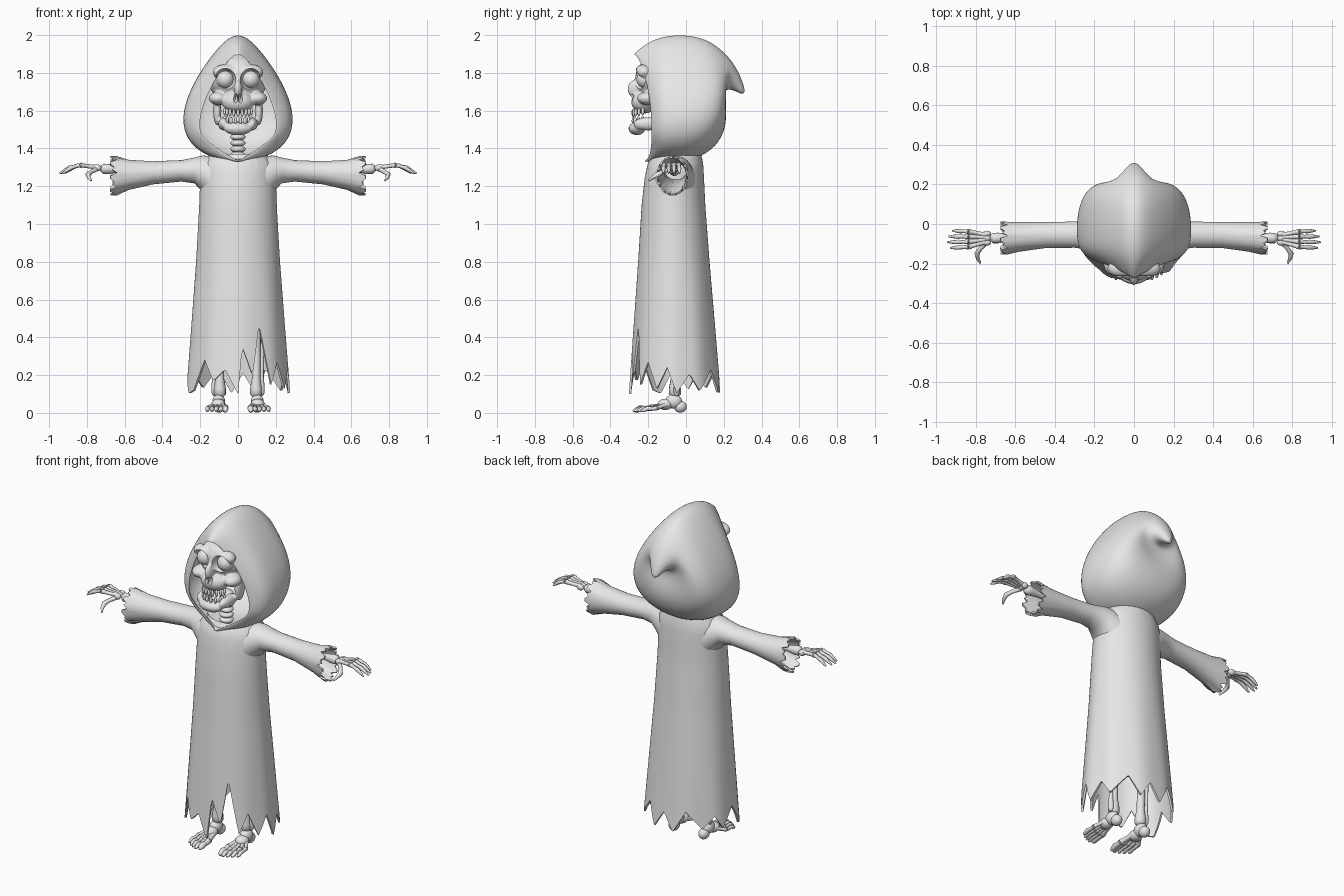
import bpy, bmesh, random
from math import sin, cos, pi, radians
from mathutils import Vector, Matrix

random.seed(4)
if "Cube" in bpy.data.objects:
    bpy.data.objects.remove(bpy.data.objects["Cube"])

grey = bpy.data.materials.new("plain grey")
grey.use_nodes = True
grey.diffuse_color = (0.8, 0.8, 0.8, 1)
grey.node_tree.nodes["Principled BSDF"].inputs["Base Color"].default_value = grey.diffuse_color


# ---- helpers ----
def add_object(name, bm):
    bmesh.ops.recalc_face_normals(bm, faces=bm.faces)
    mesh = bpy.data.meshes.new(name)
    bm.to_mesh(mesh)
    bm.free()
    obj = bpy.data.objects.new(name, mesh)
    bpy.context.collection.objects.link(obj)
    mesh.materials.append(grey)
    return obj


def modify(obj, kind, **settings):
    mod = obj.modifiers.new(kind.title(), kind)
    for key, value in settings.items():
        setattr(mod, key, value)


def finish(obj, angle=40):
    """Bake the modifiers, then shade smooth with sharp edges kept."""
    if obj.modifiers:
        bpy.context.view_layer.update()
        graph = bpy.context.evaluated_depsgraph_get()
        baked = bpy.data.meshes.new_from_object(obj.evaluated_get(graph))
        obj.modifiers.clear()
        obj.data = baked
        baked.materials.clear()
        baked.materials.append(grey)
        for face in baked.polygons:
            face.material_index = 0
    obj.data.shade_smooth()
    obj.data.set_sharp_from_angle(angle=radians(angle))
    return obj


def loft(name, rings, cap_start=False, cap_end=False):
    bm = bmesh.new()
    rows = [[bm.verts.new(p) for p in ring] for ring in rings]
    n = len(rows[0])
    for a, b in zip(rows, rows[1:]):
        for k in range(n):
            bm.faces.new((a[k], a[(k + 1) % n], b[(k + 1) % n], b[k]))
    if cap_start:
        bm.faces.new(rows[0])
    if cap_end:
        bm.faces.new(rows[-1])
    return add_object(name, bm)


def tube(name, points, radii, sides=10):
    pts = [Vector(p) for p in points]
    side = (pts[-1] - pts[0]).orthogonal()
    rings = []
    for i, p in enumerate(pts):
        t = (pts[min(i + 1, len(pts) - 1)] - pts[max(i - 1, 0)]).normalized()
        u = (side - t * side.dot(t)).normalized()
        v = t.cross(u)
        turns = [2 * pi * k / sides for k in range(sides)]
        rings.append([p + radii[i] * (u * cos(a) + v * sin(a)) for a in turns])
    return finish(loft(name, rings, True, True), 60)


def bone(name, a, b, r, knob=1.5):
    """Straight bone with swollen ends."""
    a, b = Vector(a), Vector(b)
    steps = (0, .04, .1, .22, .78, .9, .96, 1)
    sizes = (.6, knob, knob, 1, 1, knob, knob, .6)
    return tube(name, [a.lerp(b, s) for s in steps], [r * s for s in sizes])


def blobs(name, parts, segments=24):
    bm = bmesh.new()
    for centre, size in parts:
        mat = Matrix.Translation(centre) @ Matrix.Diagonal((*size, 1))
        bmesh.ops.create_uvsphere(bm, u_segments=segments, v_segments=segments // 2, radius=1, matrix=mat)
    return add_object(name, bm)


def blend(table, x):
    """Piecewise linear lookup of the columns after the first."""
    for a, b in zip(table, table[1:]):
        if x <= b[0]:
            break
    f = (x - a[0]) / (b[0] - a[0])
    return [p + (q - p) * f for p, q in zip(a[1:], b[1:])]


# ---- robe: ragged hem, half width, front and back per height ----
robe_shape = [(.1, .275, -.3, .185), (.4, .252, -.28, .16), (.8, .222, -.253, .125), (1.1, .205, -.235, .102),
              (1.25, .2, -.218, .095), (1.33, .19, -.2, .09), (1.37, .15, -.17, .08)]
hem = [(0, .1), (5, .35), (17, .2), (27, .47), (40, .15), (52, .27), (66, .13), (80, .24)]
for k in range(13):
    low = k % 2 == 0
    hem.append((94 + k * 16 + random.uniform(-4, 4), (.12 if low else .22) + random.uniform(-.02, .02)))
hem += [(300, .12), (318, .28), (331, .17), (345, .23), (360, .1)]
rows, cols = 26, 180
rings = []
for r in range(rows + 1):
    ring = []
    for c in range(cols):
        deg = c * 360 / cols
        base = blend(hem, deg)[0]
        z = base + (1.37 - base) * r / rows
        w, front, back = blend(robe_shape, z)
        a = radians(deg)
        fold = 1 + .012 * sin(9 * a + 1) * max(0, 1 - z)
        ring.append((w * fold * sin(a), (front + back) / 2 - fold * cos(a) * (back - front) / 2, z))
    rings.append(ring)
robe = loft("robe", rings)
modify(robe, "SOLIDIFY", thickness=.012, offset=-1)
finish(robe)

# ---- hood: sections swept from the face opening to the curled tip ----
# top y, top z, bottom y, bottom z, half width, egg factor, backward bow
hood_sections = [
    (-.285, 1.9, -.225, 1.325, .19, .45, .06), (-.2, 1.968, -.16, 1.33, .248, .45, .03),
    (-.11, 1.997, -.08, 1.33, .268, .45, 0), (-.02, 2.003, 0, 1.33, .27, .45, 0),
    (.06, 1.992, .08, 1.355, .262, .45, 0), (.12, 1.97, .16, 1.41, .24, .42, 0),
    (.17, 1.937, .205, 1.49, .2, .4, 0), (.21, 1.9, .217, 1.58, .145, .3, 0),
    (.245, 1.86, .195, 1.675, .1, .1, 0), (.275, 1.81, .21, 1.715, .07, 0, 0),
    (.3, 1.755, .25, 1.71, .042, 0, 0), (.316, 1.69, .29, 1.688, .016, 0, 0)]
rings = []
for i, (ty, tz, by, bz, w, egg, bow) in enumerate(hood_sections):
    ring = []
    for k in range(32):
        a = 2 * pi * k / 32
        u = cos(a)
        x = w * sin(a) * (1 - egg * u)
        if i == 0:  # pointed collar
            x = max(-.42 * (1 + u), min(.42 * (1 + u), x))
        ring.append((x, (ty + by) / 2 + u * (ty - by) / 2 + bow * abs(sin(a)), (tz + bz) / 2 + u * (tz - bz) / 2))
    rings.append(ring)
hood = loft("hood", rings, cap_end=True)
modify(hood, "SOLIDIFY", thickness=.014, offset=-1)
modify(hood, "SUBSURF", levels=2, render_levels=2)
finish(hood, 60)

# ---- skull with cut eye sockets and nose ----
parts = [((0, -.1, 1.77), (.16, .17, .14)), ((0, -.22, 1.645), (.085, .07, .06)),
         ((0, -.268, 1.715), (.022, .042, .05)), ((0, -.26, 1.505), (.075, .045, .035))]
cuts = []
for s in (1, -1):
    parts += [((s * .065, -.225, 1.805), (.07, .045, .04)), ((s * .105, -.2, 1.665), (.05, .06, .035)),
              ((s * .075, -.2, 1.53), (.03, .08, .035)), ((s * .11, -.14, 1.6), (.022, .04, .08))]
    cuts.append(blobs("socket_cutter", [((s * .068, -.275, 1.765), (.057, .07, .06))]))
    cuts.append(blobs("nose_cutter", [((s * .013, -.3, 1.665), (.012, .045, .025))]))
skull = blobs("skull", parts)
modify(skull, "REMESH", mode="VOXEL", voxel_size=.007)
modify(skull, "SMOOTH", factor=.5, iterations=4)
finish(skull)
for cutter in cuts:
    cutter.hide_render = True
    modify(skull, "BOOLEAN", object=cutter, operation="DIFFERENCE", solver="EXACT")
finish(skull)
for cutter in cuts:
    bpy.data.objects.remove(cutter)

for row, top, count in (("upper_teeth", 1.588, 9), ("lower_teeth", 1.546, 8)):
    teeth = []
    for i in range(count):
        a = (i / (count - 1) - .5) * 2.4
        teeth.append(((.075 * sin(a), -.2 - .08 * cos(a), top + .012 * (1 - cos(a))), (.0085, .009, .021)))
    finish(blobs(row, teeth, 12))

# ---- neck and collar bones ----
finish(blobs("neck_vertebrae", [((0, -.11, 1.3 + k * .032), (.04, .038, .019)) for k in range(8)]))
for k in range(2):
    bm = bmesh.new()
    bmesh.ops.create_circle(bm, segments=24, radius=1)
    loop = [v.co.copy() for v in bm.verts]
    bm.free()
    path = [(.1 * p.x, -.1 + .07 * p.y, 1.37 + k * .03 - .015 * p.y) for p in loop]
    tube("top_rib", path + path[:1], [.009] * 25, 8)

# ---- paired parts ----
# sleeve: x, low z, high z, front y, back y
sleeve_shape = [(.14, 1.1, 1.36, -.17, .05), (.19, 1.17, 1.362, -.15, .035), (.23, 1.215, 1.352, -.13, .022),
                (.3, 1.225, 1.338, -.12, .012), (.45, 1.21, 1.332, -.122, .01), (.58, 1.18, 1.34, -.14, .01),
                (.675, 1.15, 1.36, -.155, .012)]
for s, label in ((1, "left"), (-1, "right")):
    rings = []
    for i, (x, low, high, front, back) in enumerate(sleeve_shape):
        ring = []
        for k in range(40):
            a = 2 * pi * k / 40
            jag = (0, -.035, -.01, -.02, 0)[k % 5] if i == len(sleeve_shape) - 1 else 0
            ring.append((s * (x + jag), (front + back) / 2 + sin(a) * (back - front) / 2,
                         (low + high) / 2 + cos(a) * (high - low) / 2))
        rings.append(ring)
    sleeve = loft(label + "_sleeve", rings)
    modify(sleeve, "SOLIDIFY", thickness=.01, offset=-1)
    finish(sleeve, 50)

    finish(blobs(label + "_eye", [((s * .068, -.215, 1.765), (.047, .047, .047))]))

    # arm and hand
    bone(label + "_forearm", (s * .3, -.06, 1.28), (s * .73, -.072, 1.293), .018)
    finish(blobs(label + "_wrist", [((s * .745, -.05 - k * .022, 1.297), (.022, .016, .018)) for k in range(3)], 16))
    for k, tip in enumerate((.918, .938, .945, .93)):
        y = -.038 - k * .026
        base = Vector((s * .75, -.055 - k * .012, 1.3))
        knuckle = Vector((s * .838, y, 1.312))
        end = Vector((s * tip, y - .003 * k + .004, 1.268))
        bone(label + "_palm_bone", base, knuckle, .011, 1.25)
        mid = knuckle.lerp(end, .5) + Vector((0, 0, .008))
        tube(label + "_finger", [knuckle, knuckle.lerp(mid, .5), mid, mid.lerp(end, .5), end],
             [.013, .009, .0115, .009, .004], 8)
    tube(label + "_thumb", [(s * .745, -.09, 1.293), (s * .778, -.125, 1.275), (s * .795, -.15, 1.262),
                            (s * .79, -.175, 1.247), (s * .778, -.198, 1.23)], [.014, .011, .014, .01, .005], 8)

    # leg and foot
    bone(label + "_shin", (s * .095, -.06, .08), (s * .1, -.05, .55), .023, 1.4)
    bone(label + "_fibula", (s * .125, -.05, .09), (s * .128, -.04, .53), .011)
    bone(label + "_thigh", (s * .1, -.05, .55), (s * .1, -.05, .95), .025)
    finish(blobs(label + "_heel", [((s * .1, -.03, .033), (.03, .034, .032)),
                                   ((s * .102, -.065, .06), (.034, .045, .038)),
                                   ((s * .104, -.11, .045), (.038, .04, .03))]))
    for k, toe in enumerate((-.275, -.282, -.272, -.258, -.238)):
        x0, x1 = .085 + k * .011, .066 + k * .0235
        r = .017 if k == 0 else .012
        ball = (s * x1, toe + .085, .026)
        bone(label + "_foot_bone", (s * x0, -.1, .045), ball, r * .85, 1.2)
        tube(label + "_toe", [ball, (s * x1, toe + .06, .022), (s * (x1 + .001), toe + .035, .024),
                              (s * (x1 + .002), toe + .012, .014), (s * (x1 + .002), toe, .01)],
             [r, r * .8, r * 1.05, r * .85, r * .4], 8)
